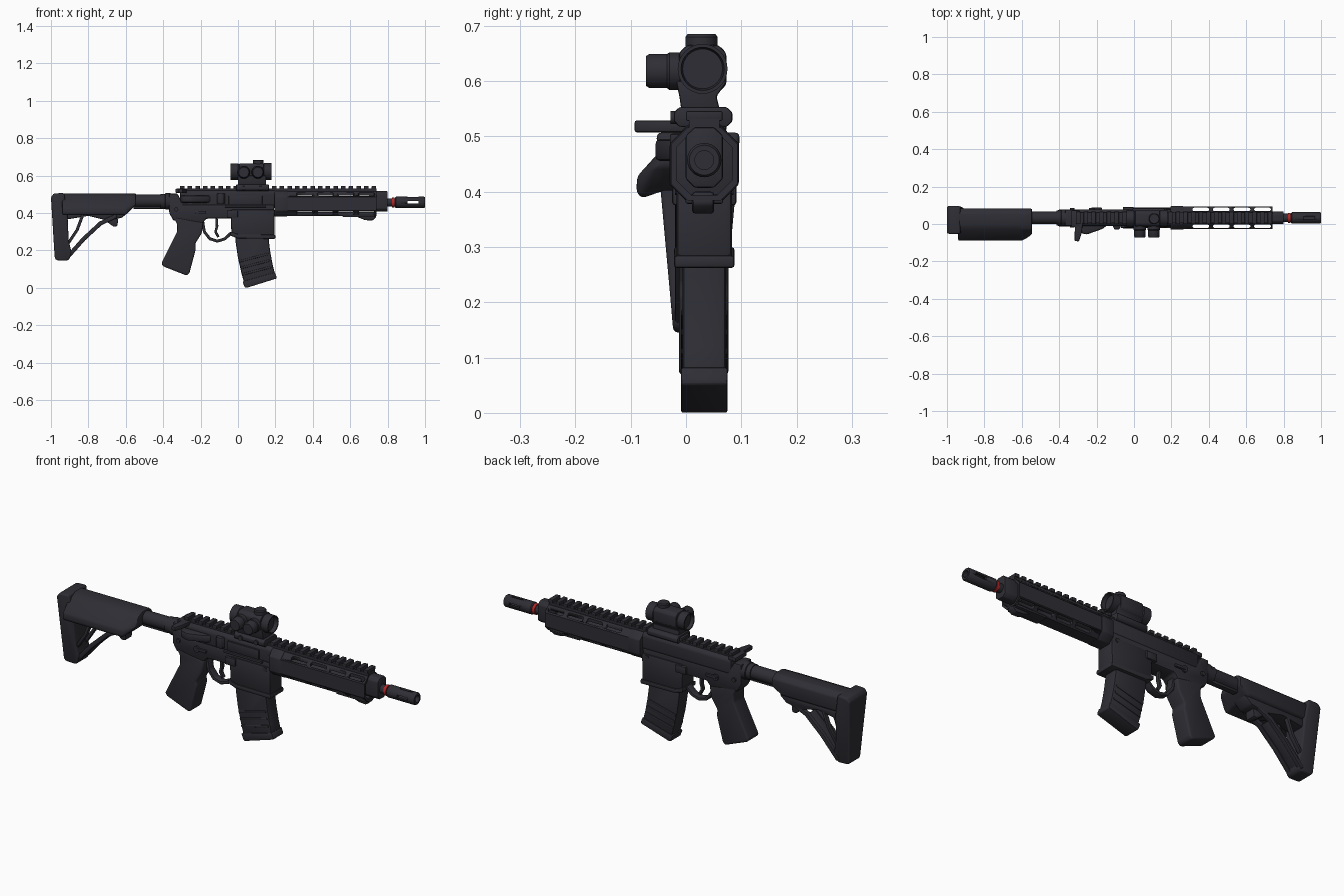
import bpy, bmesh, math
from mathutils import Vector

C, ZB = 0.033, 0.457          # bore centre line in y and z

def material(name, col):
    m = bpy.data.materials.new(name)
    m.diffuse_color = (*col, 1)
    return m

BLACK = material("matte black", (0.027, 0.027, 0.035))
RED = material("red", (0.45, 0.02, 0.02))

def finish(name, bm, bevel=0.0, seg=2, mat=BLACK):
    bmesh.ops.remove_doubles(bm, verts=bm.verts, dist=1e-5)
    bmesh.ops.recalc_face_normals(bm, faces=bm.faces)
    if bevel:
        es = [e for e in bm.edges if e.is_manifold and e.calc_face_angle() > 0.45]
        bmesh.ops.bevel(bm, geom=es, offset=bevel, segments=seg, profile=0.5,
                        affect='EDGES', clamp_overlap=True)
    me = bpy.data.meshes.new(name)
    bm.to_mesh(me)
    bm.free()
    me.materials.append(mat)
    me.polygons.foreach_set("use_smooth", [True] * len(me.polygons))
    me.set_sharp_from_angle(angle=math.radians(35))
    ob = bpy.data.objects.new(name, me)
    bpy.context.collection.objects.link(ob)
    return ob

def loft(bm, rings):
    """Skin a list of equal-length point rings and cap both ends."""
    vs = [[bm.verts.new(p) for p in r] for r in rings]
    n = len(vs[0])
    for a, b in zip(vs, vs[1:]):
        for i in range(n):
            bm.faces.new((a[i], a[(i + 1) % n], b[(i + 1) % n], b[i]))
    bm.faces.new(vs[0])
    bm.faces.new(vs[-1][::-1])

def place(axis, p, t):
    return {'x': (t, p[0], p[1]), 'y': (p[0], t, p[1]), 'z': (p[0], p[1], t)}[axis]

def prism(name, pts, axis, a, b, bevel=0.0, seg=2, mat=BLACK):
    bm = bmesh.new()
    loft(bm, [[place(axis, p, t) for p in pts] for t in (a, b)])
    return finish(name, bm, bevel, seg, mat)

def boxes(name, items, bevel=0.0):
    bm = bmesh.new()
    for x0, x1, y0, y1, z0, z1 in items:
        loft(bm, [[(x, y0, z0), (x, y1, z0), (x, y1, z1), (x, y0, z1)] for x in (x0, x1)])
    return finish(name, bm, bevel)

def lathe(name, path, axis='x', c=(C, ZB), n=28, mat=BLACK):
    """Spin (position, radius) pairs about an axis through c."""
    bm = bmesh.new()
    rings = [[bm.verts.new(place(axis, (c[0] + r * math.cos(k * math.tau / n),
              c[1] + r * math.sin(k * math.tau / n)), t)) for k in range(n)] for t, r in path]
    for a, b in zip(rings, rings[1:]):
        for i in range(n):
            bm.faces.new((a[i], a[(i + 1) % n], b[(i + 1) % n], b[i]))
    bmesh.ops.dissolve_degenerate(bm, dist=1e-5, edges=bm.edges)
    return finish(name, bm, mat=mat)

def band(name, path, t, y0, y1, bevel=0.004):
    """Strip of thickness t following an x-z path."""
    P = [Vector(p) for p in path]
    left, right = [], []
    for i, p in enumerate(P):
        d = (P[min(i + 1, len(P) - 1)] - P[max(i - 1, 0)]).normalized()
        nrm = Vector((-d.y, d.x)) * t / 2
        left.append(p + nrm)
        right.append(p - nrm)
    return prism(name, left + right[::-1], 'y', y0, y1, bevel)

def octagon(hy, hz, cut, cy=C, cz=0.45):
    q = [(hy, hz - cut), (hy - cut, hz), (cut - hy, hz), (-hy, hz - cut)]
    return [(cy + y, cz + z) for y, z in q] + [(cy - y, cz - z) for y, z in q]

def cut(ob, cutter):
    m = ob.modifiers.new("cut", 'BOOLEAN')
    m.operation, m.solver, m.object = 'DIFFERENCE', 'EXACT', cutter
    cutter.hide_render = True
    cutter.hide_set(True)

# Handguard: hollow octagon shell with long open slots in the slanted faces
bm = bmesh.new()
o, i = octagon(0.06, 0.066, 0.03), octagon(0.05, 0.056, 0.026)
quad = [[bm.verts.new((x, *p)) for p in prof] for x, prof in ((0.2, o), (0.74, o), (0.74, i), (0.2, i))]
for a, b in zip(quad, quad[1:] + quad[:1]):
    for k in range(8):
        bm.faces.new((a[k], a[(k + 1) % 8], b[(k + 1) % 8], b[k]))
guard = finish("handguard", bm)
bm = bmesh.new()
for k in range(4):
    for y in (C - 0.045, C + 0.045):
        cx, h = 0.357 + 0.11 * k, 0.036
        ring = [(cx + sx * h + 0.009 * math.cos(a), y + 0.009 * math.sin(a))
                for sx, a0 in ((1, -90), (-1, 90))
                for a in (math.radians(a0 + 36 * j) for j in range(6))]
        loft(bm, [[(*p, z) for p in ring] for z in (0.3, 0.6)])
cut(guard, finish("slot_cutter", bm))
prism("handguard_collar", octagon(0.0625, 0.068, 0.031), 'x', 0.195, 0.265, 0.004)
prism("handguard_nose", octagon(0.034, 0.055, 0.016, cz=0.462), 'x', 0.70, 0.80, 0.005)
prism("hand_stop", [(0.55, 0.40), (0.58, 0.383), (0.64, 0.378), (0.68, 0.362), (0.72, 0.36),
                    (0.74, 0.378), (0.735, 0.40)], 'y', C - 0.022, C + 0.018, 0.006)
boxes("hand_stop_base", [(0.56, 0.73, C - 0.034, C + 0.034, 0.378, 0.395)], 0.004)

# Barrel, red ring and slotted muzzle
lathe("barrel", [(0.2, 0), (0.2, 0.03), (0.60, 0.026), (0.80, 0.026), (0.80, 0.022), (0.845, 0.022), (0.845, 0)])
lathe("red_ring", [(0.823, 0.02), (0.823, 0.027), (0.838, 0.027), (0.838, 0.02)], mat=RED)
muzzle = lathe("muzzle", [(0.84, 0), (0.84, 0.026), (0.845, 0.031), (0.994, 0.031), (1.0, 0.027),
                          (1.0, 0.017), (0.87, 0.017), (0.87, 0)])
ports = boxes("port_cutter", [(0.905, 0.965, C - 0.1, C + 0.1, ZB - 0.007, ZB + 0.007)])
ports2 = boxes("port_cutter_top", [(0.905, 0.965, C - 0.007, C + 0.007, ZB, ZB + 0.1)])
cut(muzzle, ports)
cut(muzzle, ports2)

# Top rail with teeth
boxes("rail_base", [(-0.31, 0.74, C - 0.028, C + 0.028, 0.505, 0.531)])
boxes("rail_teeth", [(x, x + 0.024, C - 0.033, C + 0.033, 0.528, 0.546)
                     for x in (-0.31 + 0.041 * k for k in range(26))], 0.003)

# Upper receiver
prism("upper_receiver", octagon(0.044, 0.05, 0.018, cz=0.475), 'x', -0.31, 0.2, 0.008)
boxes("ejection_cover", [(-0.05, 0.13, C - 0.051, C, 0.445, 0.495)], 0.004)
boxes("cover_hinge", [(-0.07, 0.15, C - 0.054, C - 0.03, 0.43, 0.443)], 0.004)
prism("shell_deflector", [(-0.12, C - 0.03), (-0.105, C - 0.062), (-0.08, C - 0.062), (-0.06, C - 0.03)],
      'z', 0.45, 0.505, 0.005)
prism("forward_assist", [(-0.31, C - 0.03), (-0.30, C - 0.075), (-0.255, C - 0.09), (-0.17, C - 0.06),
                         (-0.13, C - 0.03)], 'z', 0.455, 0.495, 0.01)
boxes("charging_handle", [(-0.335, -0.29, C - 0.05, C + 0.04, 0.508, 0.53)], 0.005)
prism("charging_latch", [(-0.315, C), (-0.318, -0.09), (-0.295, -0.094), (-0.28, -0.05), (-0.27, C)],
      'z', 0.507, 0.529, 0.005)

# Lower receiver, magazine well and controls
prism("lower_receiver", [(-0.368, 0.505), (-0.368, 0.40), (-0.345, 0.36), (-0.19, 0.345), (-0.17, 0.37),
                         (-0.02, 0.37), (0.19, 0.37), (0.195, 0.445), (-0.29, 0.445), (-0.325, 0.505)],
      'y', C - 0.044, C + 0.044, 0.008)
prism("magazine_well", [(-0.04, 0.42), (-0.035, 0.285), (0.0, 0.275), (0.195, 0.272), (0.197, 0.42)],
      'y', C - 0.05, C + 0.05, 0.01)
prism("well_flare", [(-0.043, 0.302), (-0.043, 0.28), (0.0, 0.264), (0.2, 0.262), (0.2, 0.285), (0.0, 0.287)],
      'y', C - 0.055, C + 0.055, 0.006)
for s, side in ((-1, "right"), (1, "left")):
    lathe(side + "_selector", [(C, 0), (C, 0.016), (C + s * 0.052, 0.016), (C + s * 0.052, 0)], 'y', (-0.225, 0.405), 16)
    boxes(side + "_selector_lever", [sorted((-0.23, -0.17)) + sorted((C, C + s * 0.054)) + [0.398, 0.412]], 0.003)
    for x, z in ((0.165, 0.405), (-0.33, 0.42)):
        lathe(side + "_pin", [(C, 0), (C, 0.011), (C + s * 0.053, 0.011), (C + s * 0.053, 0)], 'y', (x, z), 14)
    boxes(side + "_catch", [sorted((-0.06, 0.0)) + sorted((C, C + s * 0.058)) + [0.375, 0.415]], 0.006)

# Trigger, guard and pistol grip
band("trigger_guard", [(-0.19, 0.36), (-0.18, 0.30), (-0.15, 0.262), (-0.11, 0.25), (-0.07, 0.262),
                       (-0.035, 0.295)], 0.016, C - 0.02, C + 0.02)
band("trigger", [(-0.115, 0.37), (-0.112, 0.33), (-0.12, 0.30), (-0.105, 0.272)], 0.014, C - 0.01, C + 0.01, 0.003)
prism("pistol_grip", [(-0.345, 0.38), (-0.325, 0.34), (-0.325, 0.30), (-0.41, 0.13), (-0.40, 0.115), (-0.275, 0.066),
                      (-0.26, 0.078), (-0.225, 0.21), (-0.23, 0.235), (-0.195, 0.29), (-0.185, 0.35)],
      'y', C - 0.046, C + 0.044, 0.018, 3)

# Magazine, slightly curved, with ribs and a base plate
prism("magazine", [(-0.018, 0.32), (-0.012, 0.24), (0.0, 0.16), (0.018, 0.08), (0.035, 0.02), (0.2, 0.065),
                   (0.186, 0.12), (0.173, 0.19), (0.165, 0.25), (0.162, 0.32)], 'y', C - 0.039, C + 0.039, 0.009)
prism("magazine_base", [(0.024, 0.034), (0.036, 0.002), (0.045, 0.0), (0.206, 0.05), (0.207, 0.058), (0.197, 0.083)],
      'y', C - 0.042, C + 0.042, 0.006)
for k in range(3):
    z = 0.10 + 0.035 * k
    x = 0.023 - 0.0075 * k
    band("magazine_rib", [(x, z - 0.028), (x + 0.155, z + 0.012)], 0.012, C - 0.042, C + 0.042, 0.003)

# Buffer tube and castle nut
lathe("buffer_tube", [(-0.93, 0), (-0.93, 0.034), (-0.36, 0.034), (-0.36, 0)], c=(C, 0.465))
lathe("castle_nut", [(-0.415, 0), (-0.415, 0.04), (-0.39, 0.04), (-0.388, 0.044), (-0.36, 0.044), (-0.36, 0)], c=(C, 0.463))
boxes("tube_rail", [(-0.56, -0.41, C - 0.014, C + 0.014, 0.422, 0.45)], 0.004)

# Stock body with the wide cheek swell on the right side
sec = [(0.0, 0.505), (0.058, 0.505), (0.082, 0.485), (0.082, 0.415), (0.06, 0.402), (-0.04, 0.402),
       (-0.08, 0.388), (-0.09, 0.40), (-0.088, 0.428), (-0.03, 0.492)]
bm = bmesh.new()
rings = [[(-0.94, y, z) for y, z in sec], [(-0.60, y, z) for y, z in sec],
         [(-0.545, max(y, -0.06), max(z, 0.445)) for y, z in sec]]
loft(bm, rings)
finish("stock_body", bm, 0.008)

# Butt pad, narrowing toward the toe
bm = bmesh.new()
pad = [(-1.0, 0.485), (-0.985, 0.505), (-0.93, 0.507), (-0.912, 0.40), (-0.905, 0.25), (-0.89, 0.19),
       (-0.90, 0.155), (-0.915, 0.145), (-0.97, 0.147), (-0.98, 0.16)]
loft(bm, [[(x, 0.022 + s * 0.075 * (1 - 0.4 * min(max((0.48 - z) / 0.33, 0), 1)), z) for x, z in pad] for s in (-1, 1)])
finish("butt_pad", bm, 0.014, 3)

# Stock frame: open triangle with struts, lower rail and adjustment lever
prism("stock_lower_rail", [(-0.92, 0.41), (-0.92, 0.365), (-0.80, 0.385), (-0.70, 0.36), (-0.62, 0.375), (-0.58, 0.41)],
      'y', C - 0.045, C + 0.04, 0.008)
for y0, y1 in ((-0.02, 0.005), (0.05, 0.072)):
    band("outer_strut", [(-0.915, 0.16), (-0.825, 0.262), (-0.735, 0.345), (-0.65, 0.385)], 0.022, y0, y1)
    band("inner_strut", [(-0.91, 0.235), (-0.86, 0.31), (-0.83, 0.39)], 0.016, y0, y1)
band("strut_bridge", [(-0.915, 0.16), (-0.825, 0.262), (-0.735, 0.345)], 0.012, -0.01, 0.06)
prism("stock_lever", [(-0.72, 0.37), (-0.69, 0.345), (-0.665, 0.327), (-0.645, 0.33), (-0.64, 0.37)],
      'y', C - 0.03, C + 0.025, 0.005)

# Optic: recessed tube, housing, knobs, turret and mount
OC = (0.03, 0.622)
lathe("optic_tube", [(-0.022, 0), (-0.022, 0.036), (-0.04, 0.038), (-0.04, 0.044), (0.0, 0.044), (0.005, 0.04),
                     (0.135, 0.04), (0.14, 0.045), (0.18, 0.045), (0.18, 0.039), (0.16, 0.036), (0.16, 0)], c=OC, n=32)
prism("optic_housing", octagon(0.043, 0.043, 0.014, *OC), 'x', 0.005, 0.138, 0.006)
for k, x in enumerate((0.031, 0.106)):
    lathe("optic_knob", [(C, 0), (C, 0.034), (-0.03, 0.034), (-0.034, 0.031), (-0.066, 0.031), (-0.072, 0.027), (-0.072, 0)],
          'y', (x, 0.618), 24)
lathe("optic_turret", [(0.64, 0), (0.64, 0.029), (0.68, 0.029), (0.685, 0.025), (0.685, 0)], 'z', (0.108, 0.028), 24)
prism("mount_neck", [(-0.018, 0.60), (0.075, 0.60), (0.055, 0.572), (0.062, 0.545), (-0.008, 0.545), (-0.012, 0.572)],
      'x', 0.0, 0.15, 0.004)
prism("mount_clamp", octagon(0.053, 0.018, 0.01, 0.031, 0.535), 'x', -0.01, 0.165, 0.004)
for x in (0.03, 0.12):
    lathe("clamp_bolt", [(C, 0), (C, 0.012), (-0.028, 0.012), (-0.028, 0)], 'y', (x, 0.534), 12)
